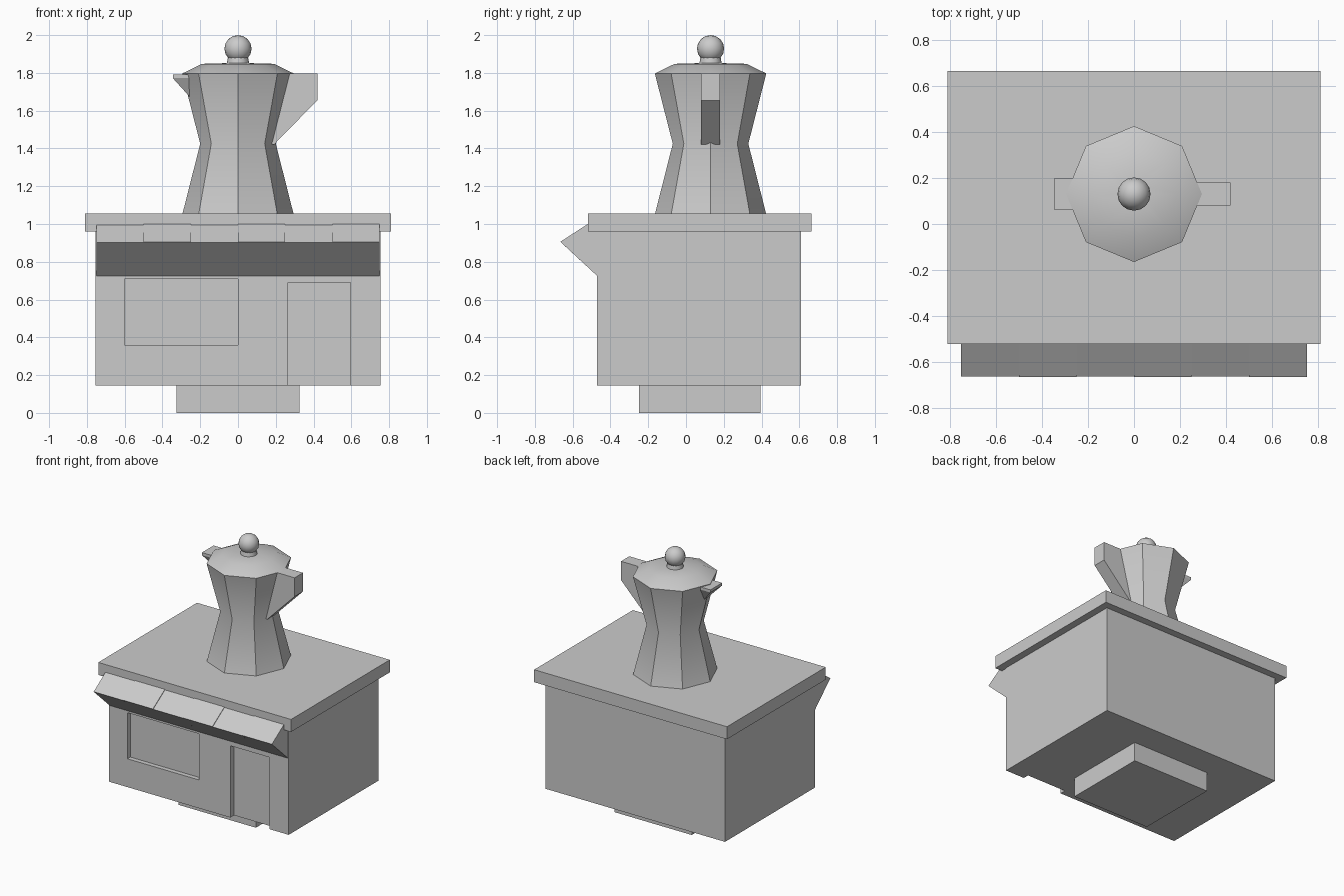
import bpy, bmesh, math
from mathutils import Vector

default = bpy.data.objects.get("Cube")
if default:
    bpy.data.objects.remove(default, do_unlink=True)

GREY = (0.6, 0.6, 0.6, 1)
grey = bpy.data.materials.new("plain grey")
grey.use_nodes = True
grey.diffuse_color = GREY
grey.node_tree.nodes["Principled BSDF"].inputs["Base Color"].default_value = GREY

POT_Y = 0.13  # pot axis


def finish(name, bm, smooth=False):
    """Turn a bmesh into a named object with the shared material."""
    bmesh.ops.recalc_face_normals(bm, faces=bm.faces)
    mesh = bpy.data.meshes.new(name)
    bm.to_mesh(mesh)
    bm.free()
    mesh.materials.append(grey)
    obj = bpy.data.objects.new(name, mesh)
    bpy.context.collection.objects.link(obj)
    if smooth:
        bpy.ops.object.select_all(action='DESELECT')
        obj.select_set(True)
        bpy.context.view_layer.objects.active = obj
        bpy.ops.object.shade_smooth_by_angle(angle=math.radians(31))
    return obj


def box(name, low, high):
    low, high = Vector(low), Vector(high)
    bm = bmesh.new()
    bmesh.ops.create_cube(bm, size=1)
    for v in bm.verts:
        v.co = (low + high) / 2 + v.co * (high - low)
    return finish(name, bm)


def prism(name, points, direction):
    """Extrude a closed outline along a direction."""
    bm = bmesh.new()
    face = bm.faces.new([bm.verts.new(p) for p in points])
    ext = bmesh.ops.extrude_face_region(bm, geom=[face])
    moved = [g for g in ext["geom"] if isinstance(g, bmesh.types.BMVert)]
    bmesh.ops.translate(bm, verts=moved, vec=direction)
    return finish(name, bm)


def lathe(name, profile, sides):
    """Stack rings of (radius, height) around the pot axis and cap both ends."""
    bm = bmesh.new()
    rings = []
    for r, z in profile:
        angles = [math.tau * i / sides for i in range(sides)]
        rings.append([bm.verts.new((r * math.cos(a), POT_Y + r * math.sin(a), z))
                      for a in angles])
    for a, b in zip(rings, rings[1:]):
        for i in range(sides):
            j = (i + 1) % sides
            bm.faces.new((a[i], a[j], b[j], b[i]))
    bm.faces.new(rings[0])
    bm.faces.new(rings[-1])
    return finish(name, bm, smooth=True)


# Kiosk: plinth, body and flat roof
box("plinth", (-0.325, -0.25, 0), (0.325, 0.395, 0.15))
body = box("body", (-0.755, -0.47, 0.145), (0.755, 0.61, 0.97))
box("roof", (-0.81, -0.52, 0.96), (0.81, 0.665, 1.055))

# Window and door recesses cut into the front wall
for name, low, high in (("window_cutter", (-0.6, -0.6, 0.36), (0, -0.435, 0.71)),
                        ("door_cutter", (0.265, -0.6, 0.05), (0.595, -0.425, 0.69))):
    cutter = box(name, low, high)
    cutter.hide_render = True
    cutter.hide_viewport = True
    cut = body.modifiers.new(name, 'BOOLEAN')
    cut.operation = 'DIFFERENCE'
    cut.solver = 'EXACT'
    cut.object = cutter

# Awning of six strips, every other one slightly proud
for i in range(6):
    lift = 0.004 * (i % 2)
    x = -0.75 + 0.25 * i
    outline = [(x, -0.47, 0.725), (x, -0.661 - lift, 0.902 + lift),
               (x, -0.52, 0.996 + lift), (x, -0.47, 0.996 + lift)]
    prism(f"awning_strip_{i + 1}", outline, (0.25, 0, 0))

# Coffee pot: waisted octagonal body and lid, neck and knob
lathe("pot_body", [(0.295, 1.05), (0.2, 1.425), (0.295, 1.797)], 8)
lathe("pot_lid", [(0.295, 1.797), (0.19, 1.848), (0.05, 1.852)], 8)
lathe("knob_neck", [(0.06, 1.845), (0.052, 1.89)], 12)
bm = bmesh.new()
bmesh.ops.create_uvsphere(bm, u_segments=16, v_segments=8, radius=0.072)
bmesh.ops.translate(bm, verts=bm.verts, vec=(0, POT_Y, 1.928))
finish("knob", bm, smooth=True)

# Wedge handle on the left
prism("pot_handle", [(0.15, 0.08, 1.797), (0.42, 0.08, 1.797),
                     (0.42, 0.08, 1.655), (0.19, 0.08, 1.42), (0.15, 0.08, 1.42)],
      (0, 0.1, 0))

# Spout on the right: a lip tapering down to a point
bm = bmesh.new()
for side in (-0.07, 0.07):
    for x, z in ((-0.345, 1.792), (-0.345, 1.772), (-0.22, 1.792), (-0.22, 1.772)):
        bm.verts.new((x, POT_Y + side, z))
bm.verts.new((-0.23, POT_Y, 1.645))
bmesh.ops.convex_hull(bm, input=bm.verts)
bmesh.ops.dissolve_limit(bm, angle_limit=0.01, verts=bm.verts, edges=bm.edges)
finish("pot_spout", bm)
